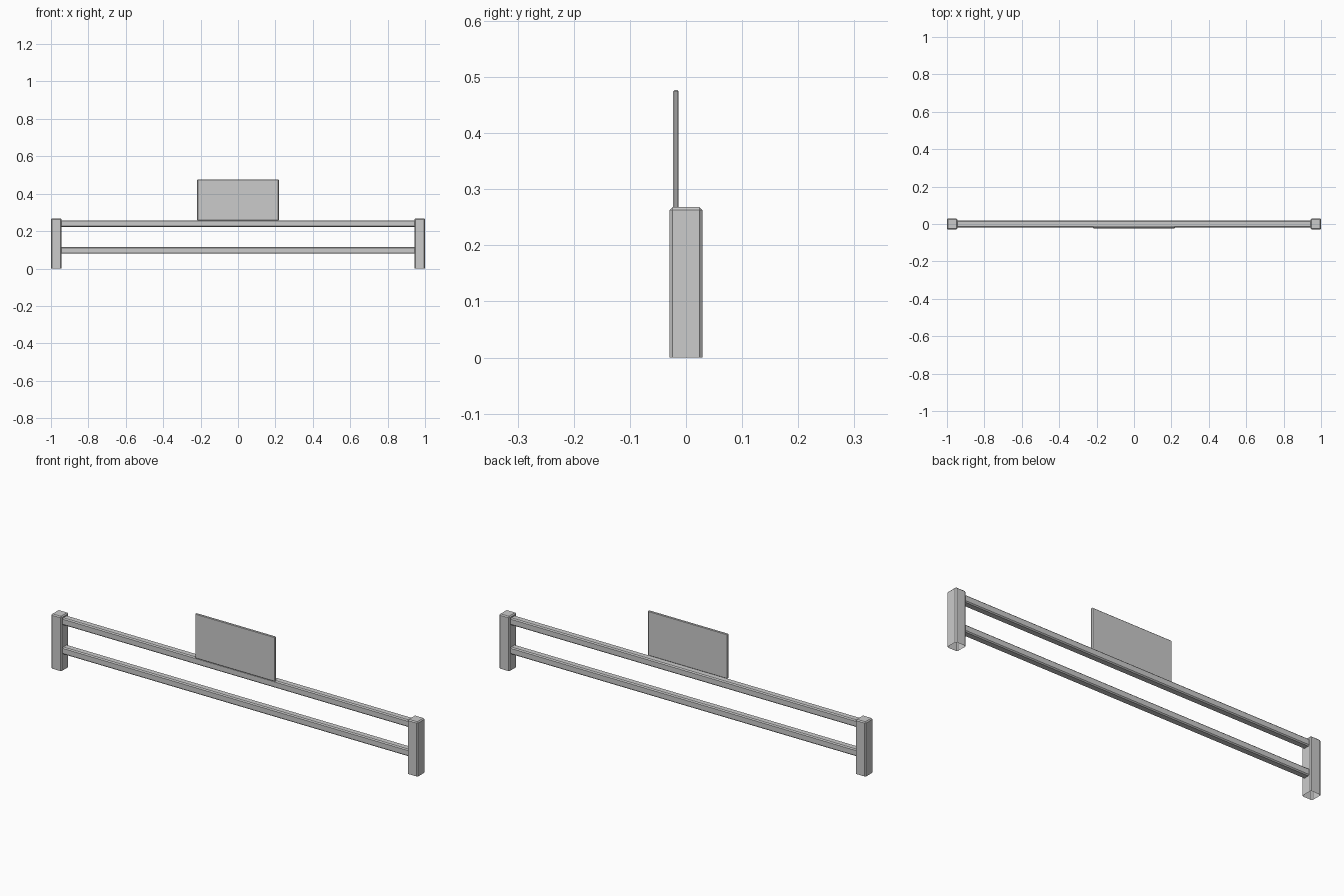
import bpy, bmesh

if "Cube" in bpy.data.objects:
    bpy.data.objects.remove(bpy.data.objects["Cube"])


def chamfered_box(name, lo, hi, chamfer, open_axes=(), sharp_axes=()):
    """Box from corner to corner. open_axes: (axis, sign) faces left out.
    sharp_axes: (axis, sign) faces whose rim edges stay unchamfered."""
    bm = bmesh.new()
    bmesh.ops.create_cube(bm, size=1)
    for v in bm.verts:
        for i in range(3):
            v.co[i] = lo[i] + (v.co[i] + 0.5) * (hi[i] - lo[i])

    def on(element, axis, sign):
        limit = hi[axis] if sign > 0 else lo[axis]
        return all(abs(v.co[axis] - limit) < 1e-5 for v in element.verts)

    edges = [e for e in bm.edges if not any(on(e, a, s) for a, s in sharp_axes)]
    bmesh.ops.bevel(bm, geom=edges, offset=chamfer, segments=1, affect='EDGES')
    faces = [f for f in bm.faces if any(on(f, a, s) for a, s in open_axes)]
    bmesh.ops.delete(bm, geom=faces, context='FACES')
    mesh = bpy.data.meshes.new(name)
    bm.to_mesh(mesh)
    bm.free()
    ob = bpy.data.objects.new(name, mesh)
    bpy.context.collection.objects.link(ob)
    return ob


# End posts: hollow at the bottom, chamfered sides and top
bottom = [(2, -1)]
for side, x0, x1 in (("left", -1.0, -0.944), ("right", 0.944, 1.0)):
    chamfered_box(side + "_post", (x0, -0.029, 0), (x1, 0.029, 0.268),
                  0.005, bottom, bottom)

# Horizontal rails: open tubes butting against the posts
ends = [(0, -1), (0, 1)]
for label, z0, z1 in (("lower", 0.079, 0.114), ("upper", 0.223, 0.258)):
    chamfered_box(label + "_rail", (-0.944, -0.018, z0), (0.944, 0.018, z1),
                  0.005, ends, ends)

# Thin sign board standing on the upper rail
chamfered_box("sign_board", (-0.218, -0.023, 0.256), (0.218, -0.013, 0.477), 0.003)
